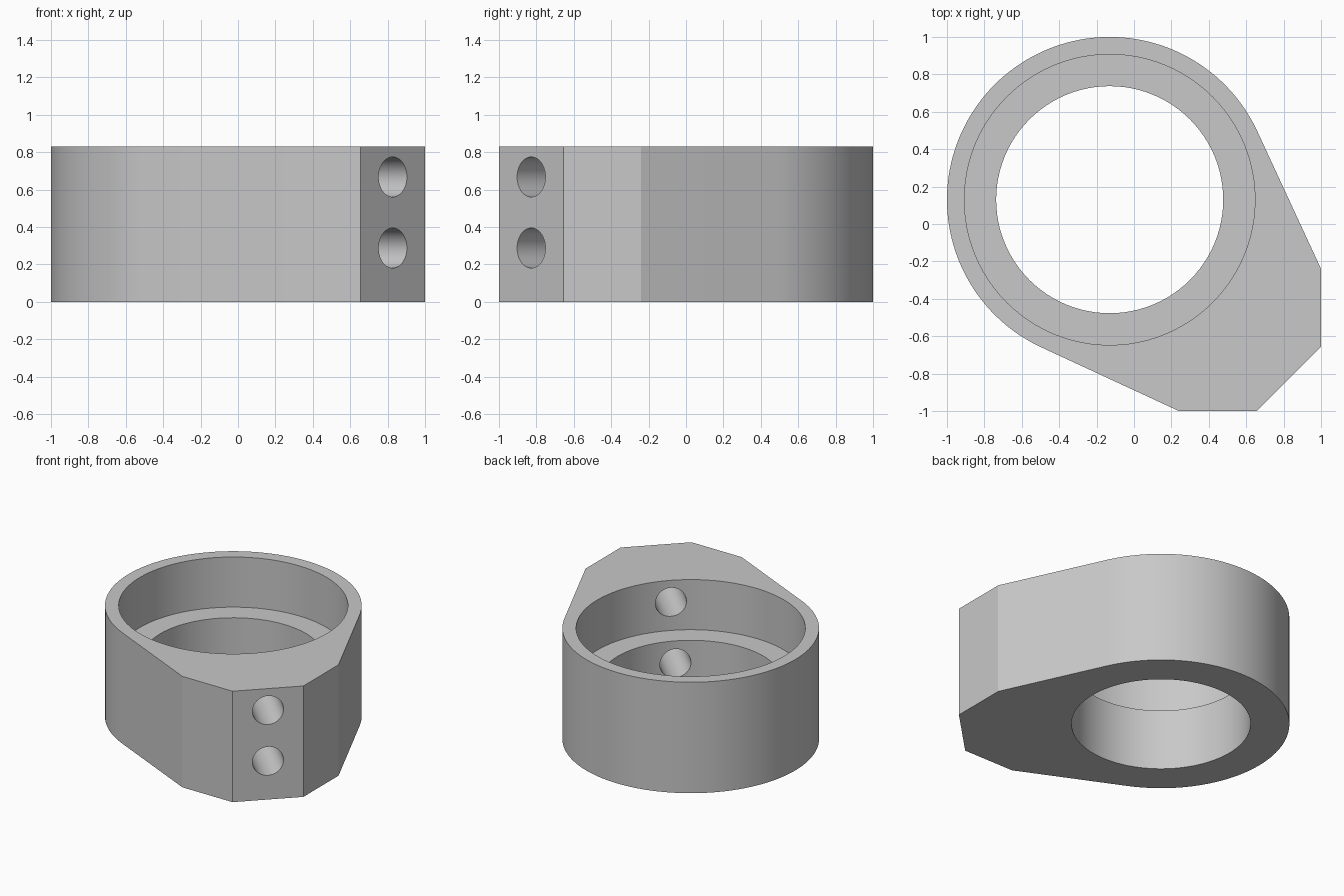
import bpy
import bmesh
from math import cos, sin, radians, pi
from mathutils import Vector

cube = bpy.data.objects.get("Cube")
if cube:
    bpy.data.objects.remove(cube, do_unlink=True)

HEIGHT = 0.83
LEDGE = 0.455
CENTRE = Vector((-0.13, 0.13, 0))
OUTER, SEAT, BORE = 0.87, 0.777, 0.607

grey = bpy.data.materials.new("plain grey")
grey.use_nodes = True
colour = (0.58, 0.58, 0.58, 1)
grey.diffuse_color = colour
grey.node_tree.nodes["Principled BSDF"].inputs["Base Color"].default_value = colour


def cutter(name, radius, start, end, sides):
    """Cylinder running from start to end, used to drill the body."""
    axis = end - start
    bpy.ops.mesh.primitive_cylinder_add(
        vertices=sides, radius=radius, depth=axis.length,
        location=(start + end) / 2,
        rotation=axis.to_track_quat("Z", "Y").to_euler())
    obj = bpy.context.object
    obj.name = name
    obj.hide_render = True
    return obj


# Body outline: round collar running tangentially into a chamfered corner lug
first, last, steps = 24.8, 245.2, 90
outline = []
for i in range(steps + 1):
    a = radians(first + (last - first) * i / steps)
    outline.append((CENTRE.x + OUTER * cos(a), CENTRE.y + OUTER * sin(a)))
outline += [(0.24, -1), (0.655, -1), (1, -0.655), (1, -0.24)]

bm = bmesh.new()
base = bm.faces.new([bm.verts.new((x, y, 0)) for x, y in outline])
top = bmesh.ops.extrude_face_region(bm, geom=[base])["geom"]
bmesh.ops.translate(bm, vec=(0, 0, HEIGHT),
                    verts=[g for g in top if isinstance(g, bmesh.types.BMVert)])
bmesh.ops.recalc_face_normals(bm, faces=bm.faces)
mesh = bpy.data.meshes.new("collar_body")
bm.to_mesh(mesh)
bm.free()
mesh.materials.append(grey)
body = bpy.data.objects.new("collar_body", mesh)
bpy.context.collection.objects.link(body)

# Stepped bore and two cross holes through the lug
up = Vector((0, 0, 1))
out = Vector((cos(-pi / 4), sin(-pi / 4), 0))
cutters = [
    cutter("through_bore", BORE, CENTRE - up, CENTRE + up * 2, 96),
    cutter("upper_seat", SEAT, CENTRE + up * LEDGE, CENTRE + up * 2, 96),
]
for z in (0.288, 0.668):
    cutters.append(cutter("screw_hole", 0.107, CENTRE + out * 0.3 + up * z,
                          CENTRE + out * 1.7 + up * z, 40))

bpy.ops.object.select_all(action="DESELECT")
body.select_set(True)
bpy.context.view_layer.objects.active = body
for tool in cutters:
    mod = body.modifiers.new(tool.name, "BOOLEAN")
    mod.operation = "DIFFERENCE"
    mod.solver = "EXACT"
    mod.object = tool
    bpy.ops.object.modifier_apply(modifier=mod.name)
    bpy.data.objects.remove(tool, do_unlink=True)

# Round walls smooth, lug corners crisp
bpy.ops.object.shade_smooth_by_angle(angle=radians(20))
